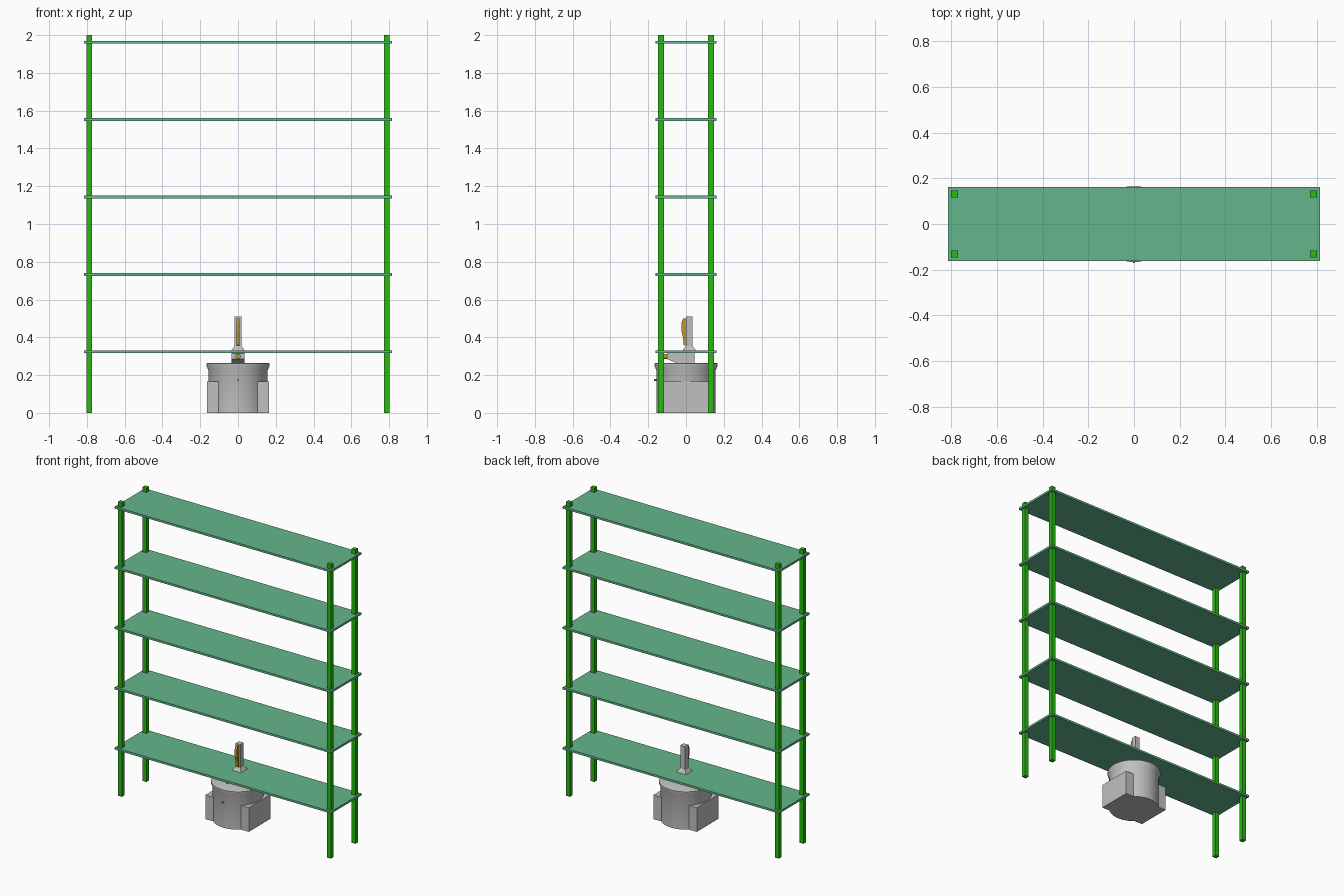
import bpy, bmesh, math
from mathutils import Matrix

cube = bpy.data.objects.get("Cube")
if cube:
    bpy.data.objects.remove(cube, do_unlink=True)


def material(name, rgb):
    m = bpy.data.materials.new(name)
    m.use_nodes = True
    m.diffuse_color = (*rgb, 1)
    m.node_tree.nodes["Principled BSDF"].inputs["Base Color"].default_value = (*rgb, 1)
    return m


bright_green = material("bright green", (0.021, 0.48, 0.006))
sea_green = material("sea green", (0.13, 0.47, 0.265))
light_grey = material("light grey", (0.53, 0.53, 0.53))
gold = material("gold", (0.5, 0.33, 0.02))


def finish(name, bm, mat, smooth=False):
    bmesh.ops.recalc_face_normals(bm, faces=bm.faces)
    mesh = bpy.data.meshes.new(name)
    bm.to_mesh(mesh)
    bm.free()
    mesh.materials.append(mat)
    ob = bpy.data.objects.new(name, mesh)
    bpy.context.collection.objects.link(ob)
    if smooth:
        bpy.ops.object.select_all(action="DESELECT")
        ob.select_set(True)
        bpy.context.view_layer.objects.active = ob
        bpy.ops.object.shade_smooth_by_angle(angle=math.radians(30))
    return ob


def box(name, lo, hi, mat):
    bm = bmesh.new()
    bmesh.ops.create_cube(bm, size=1)
    for v in bm.verts:
        v.co = [(a + b) / 2 + c * (b - a) for a, b, c in zip(lo, hi, v.co)]
    return finish(name, bm, mat)


def lathe(name, profile, mat, place=Matrix(), steps=48):
    bm = bmesh.new()
    verts = [bm.verts.new((r, 0, z)) for r, z in profile]
    edges = [bm.edges.new(pair) for pair in zip(verts, verts[1:])]
    bmesh.ops.spin(bm, geom=verts + edges, cent=(0, 0, 0), axis=(0, 0, 1),
                   angle=2 * math.pi, steps=steps)
    bmesh.ops.remove_doubles(bm, verts=bm.verts, dist=0.0001)
    bm.transform(place)
    return finish(name, bm, mat, True)


def side_prism(name, outline, half_width, mat):
    # Extrude a (y, z) outline across x
    bm = bmesh.new()
    face = bm.faces.new([bm.verts.new((-half_width, y, z)) for y, z in outline])
    out = bmesh.ops.extrude_face_region(bm, geom=[face])
    for v in out["geom"]:
        if isinstance(v, bmesh.types.BMVert):
            v.co.x = half_width
    return finish(name, bm, mat)


# Rack: posts and shelves
POST = 0.015
for x_name, x in (("left", 0.787), ("right", -0.787)):
    for y_name, y in (("front", -0.132), ("back", 0.132)):
        box(f"{y_name}_{x_name}_post", (x - POST, y - POST, 0),
            (x + POST, y + POST, 2), bright_green)
for i in range(5):
    z = 0.323 + 0.41 * i
    box(f"shelf_{i + 1}", (-0.815, -0.162, z - 0.007), (0.815, 0.162, z + 0.007), sea_green)

# Tank with a flared rim and side blocks
lathe("tank", [(0, 0), (0.157, 0), (0.157, 0.225), (0.167, 0.25), (0.167, 0.262),
               (0.16, 0.265), (0, 0.265)], light_grey)
box("tank_side_blocks", (-0.163, -0.117, 0), (0.163, 0.117, 0.165), light_grey)

# Tap: body, neck and handle
side_prism("tap_body", [(-0.1, 0.285), (-0.05, 0.264), (0.045, 0.264),
                        (0.045, 0.33), (-0.1, 0.315)], 0.035, light_grey)
bm = bmesh.new()
bmesh.ops.create_cone(bm, cap_ends=True, segments=4, radius1=0.05, radius2=0.026, depth=0.025,
                      matrix=Matrix.Translation((0, 0.017, 0.342))
                      @ Matrix.Rotation(math.pi / 4, 4, "Z"))
finish("tap_neck", bm, light_grey)
box("handle", (-0.018, 0, 0.345), (0.018, 0.035, 0.51), light_grey)
side_prism("handle_lever", [(0.002, 0.355), (-0.012, 0.36), (-0.016, 0.40), (-0.023, 0.43),
                            (-0.023, 0.48), (-0.015, 0.5), (0.002, 0.5)], 0.009, gold)

# Front nozzle and small tank outlet
forward = Matrix.Rotation(math.pi / 2, 4, "X")
lathe("nozzle", [(0, 0), (0.014, 0), (0.014, 0.025), (0, 0.025)], gold,
      Matrix.Translation((0, -0.092, 0.298)) @ forward, 24)
lathe("tank_outlet", [(0, 0), (0.005, 0), (0.005, 0.015), (0, 0.015)], gold,
      Matrix.Translation((0, -0.155, 0.175)) @ forward, 16)
